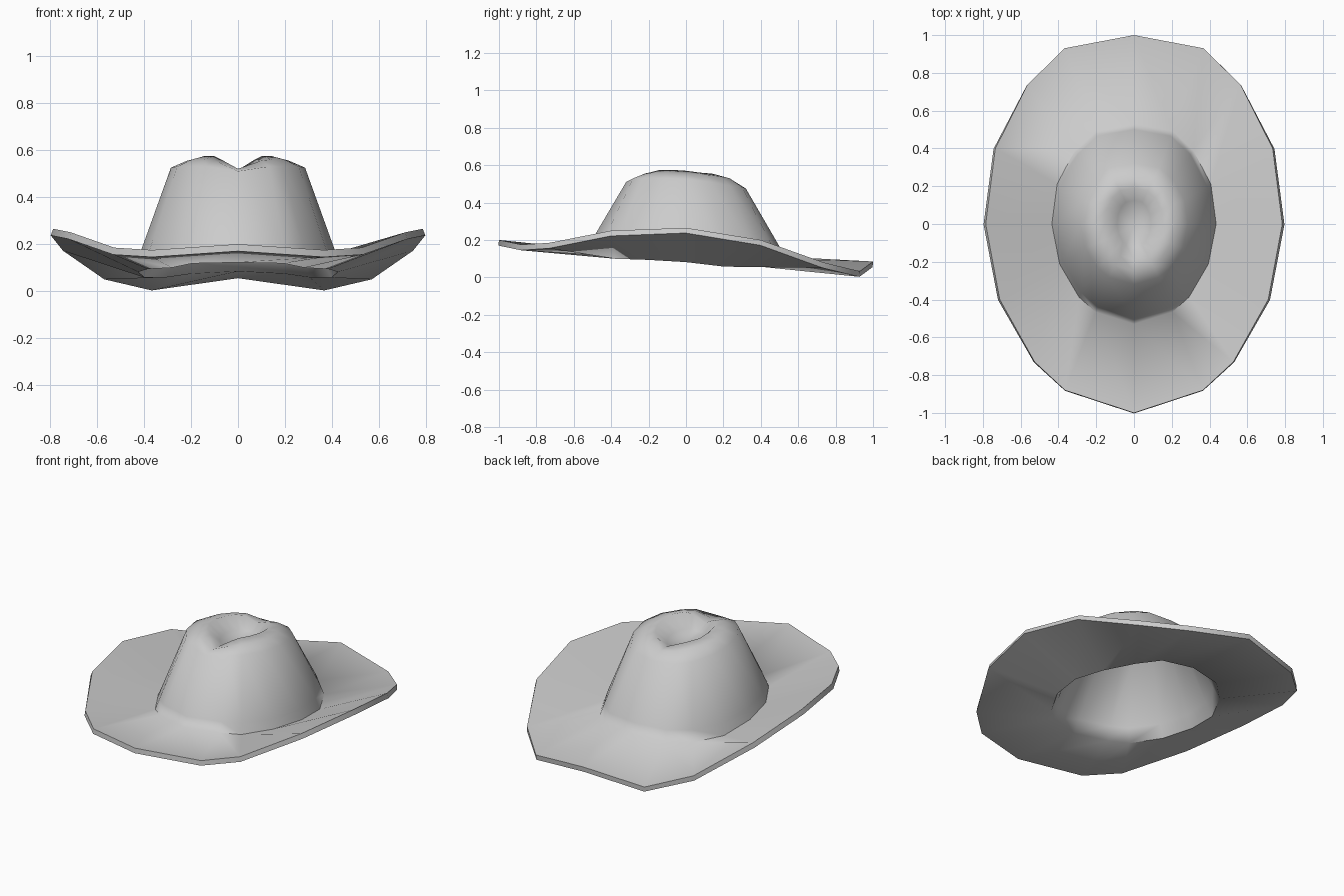
import bpy, bmesh

if "Cube" in bpy.data.objects:
    bpy.data.objects.remove(bpy.data.objects["Cube"])

# Half outline (back -> side -> front) shared by every ring of the hat
SHAPE = [(0, 1), (.47, .93), (.72, .735), (.935, .4), (1, 0),
         (.905, -.4), (.67, -.73), (.465, -.88), (0, -1)]

# Rings from brim edge to dent floor: half width, half length, heights back -> front
RINGS = [
    (.785, 1.0, [.085, .033, .08, .20, .265, .25, .185, .175, .20]),    # brim edge
    (.435, .53, [.11, .10, .085, .085, .11, .122, .127, .145, .15]),    # brim inner
    (.415, .50, [.165, .16, .15, .15, .165, .175, .185, .20, .205]),    # crown base
    (.285, .32, [.475, .485, .49, .51, .525, .53, .53, .53, .51]),      # crown shoulder
    (.215, .25, [.51, .53, .54, .55, .555, .56, .56, .555, .52]),       # crown top
    (.155, .19, [.515, .545, .555, .56, .57, .575, .575, .56, .515]),   # dent lip
    (.09, .125, [.485, .485, .49, .495, .50, .50, .50, .495, .485]),    # dent floor
]


def mirrored(seq):
    """Full loop of indices: half list followed by its mirror image."""
    return [(i, 1) for i in range(len(seq))] + [(i, -1) for i in range(len(seq) - 2, 0, -1)]


# Hat skin: bridge the rings and close the dent
bm = bmesh.new()
loops = []
for rx, ry, heights in RINGS:
    loops.append([bm.verts.new((s * SHAPE[i][0] * rx, SHAPE[i][1] * ry, heights[i]))
                  for i, s in mirrored(SHAPE)])
n = len(loops[0])
for a, b in zip(loops, loops[1:]):
    for k in range(n):
        j = (k + 1) % n
        bm.faces.new((a[k], b[k], b[j], a[j]))
centre = bm.verts.new((0, 0, .47))
for k in range(n):
    bm.faces.new((loops[-1][k], centre, loops[-1][(k + 1) % n]))
bmesh.ops.recalc_face_normals(bm, faces=bm.faces)
centre.normal_update()
if centre.link_faces[0].normal.z < 0:
    bmesh.ops.reverse_faces(bm, faces=bm.faces)
mesh = bpy.data.meshes.new("cowboy_hat")
bm.to_mesh(mesh)
bm.free()
hat = bpy.data.objects.new("cowboy_hat", mesh)
bpy.context.collection.objects.link(hat)

# Felt thickness, grown inwards
solid = hat.modifiers.new("thickness", 'SOLIDIFY')
solid.thickness = .03
solid.offset = -1

# Smooth felt with a sharp brim edge
bpy.context.view_layer.objects.active = hat
hat.select_set(True)
bpy.ops.object.modifier_apply(modifier="thickness")
bpy.ops.object.shade_smooth_by_angle(angle=1.25)
